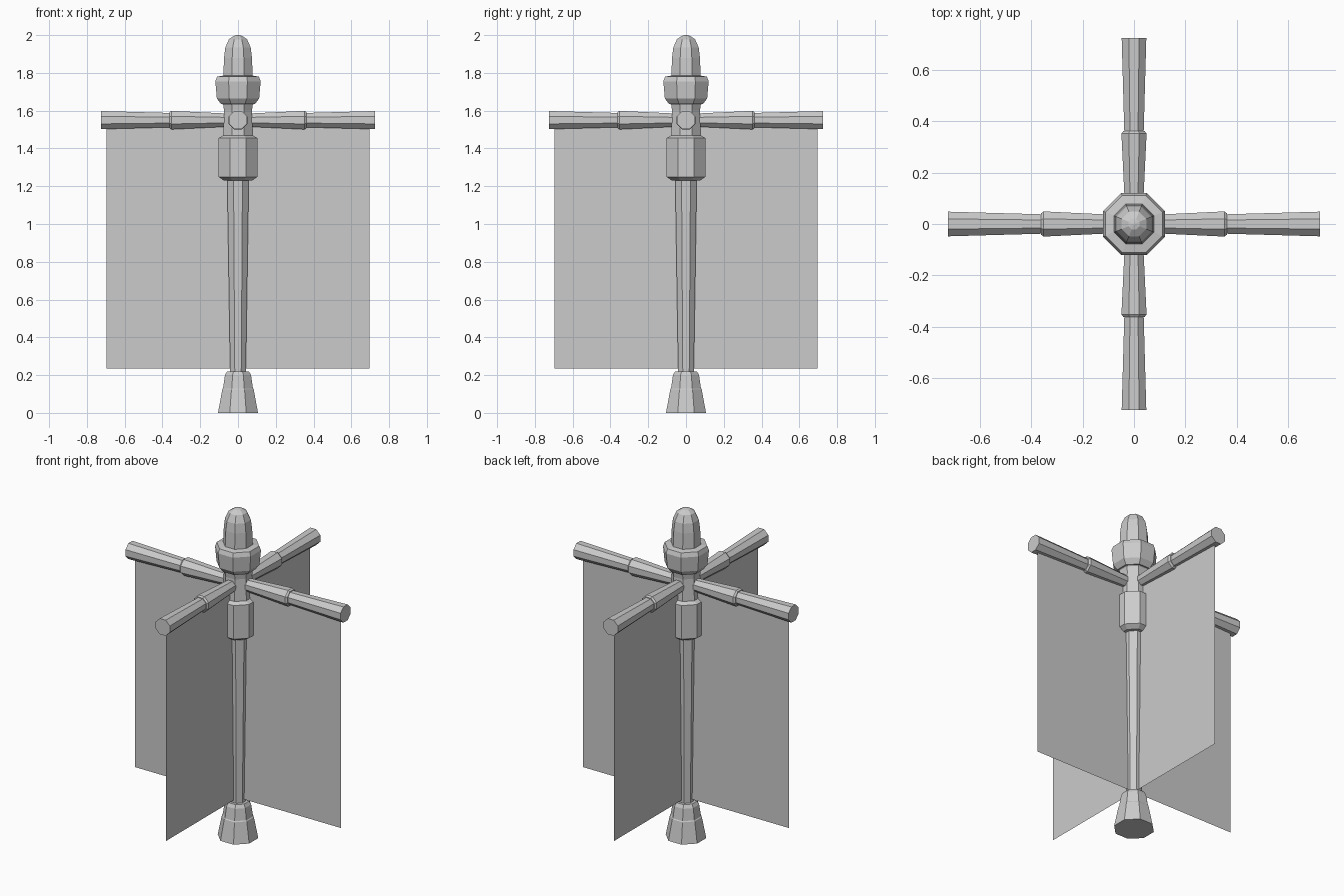
import bpy, bmesh
from math import pi, cos, sin
from mathutils import Matrix

if "Cube" in bpy.data.objects:
    bpy.data.objects.remove(bpy.data.objects["Cube"])

SIDES = 8


def lathe(name, profile, matrix=Matrix()):
    """Closed octagonal turned solid; profile = (flat-to-centre radius, height)."""
    bm = bmesh.new()
    rings = []
    for r, z in profile:
        R = r / cos(pi / SIDES)
        rings.append([bm.verts.new((R * cos((i + .5) * 2 * pi / SIDES),
                                    R * sin((i + .5) * 2 * pi / SIDES), z))
                      for i in range(SIDES)])
    for a, b in zip(rings, rings[1:]):
        for i in range(SIDES):
            j = (i + 1) % SIDES
            bm.faces.new((a[i], a[j], b[j], b[i]))
    bm.faces.new(rings[0][::-1])
    bm.faces.new(rings[-1])
    bm.transform(matrix)
    return finish(name, bm)


def finish(name, bm):
    me = bpy.data.meshes.new(name)
    bm.to_mesh(me)
    bm.free()
    ob = bpy.data.objects.new(name, me)
    bpy.context.collection.objects.link(ob)
    return ob


# Central post, from foot to rounded tip
lathe("foot", [(.106, 0), (.083, .125), (.079, .13), (.069, .20), (.058, .22)])
lathe("pole", [(.041, .20), (.057, 1.24)])
lathe("lower_collar", [(.075, 1.23), (.103, 1.25), (.103, 1.455), (.08, 1.468)])
lathe("hub", [(.08, 1.46), (.074, 1.60), (.078, 1.63), (.1, 1.66)])
lathe("upper_collar", [(.09, 1.635), (.112, 1.665), (.12, 1.755), (.111, 1.78), (.08, 1.785)])
lathe("rounded_tip", [(.078, 1.77), (.074, 1.88), (.067, 1.935), (.048, 1.978),
                      (.022, 1.996), (.004, 2.0)])

# Four arms, each with a flared sleeve and rod, and a hanging cloth panel
for k in range(4):
    turn = Matrix.Rotation(k * pi / 2, 4, 'Z')
    place = Matrix.Translation((0, 0, 1.55)) @ turn @ Matrix.Rotation(pi / 2, 4, 'Y')
    lathe(f"arm_sleeve_{k}", [(.034, .04), (.049, .352), (.042, .362)], place)
    lathe(f"arm_rod_{k}", [(.037, .33), (.048, .725)], place)

    bm = bmesh.new()
    bm.faces.new([bm.verts.new(turn @ Matrix.Translation((x, 0, z)).translation)
                  for x, z in ((0, .235), (.695, .235), (.695, 1.55), (0, 1.55))])
    finish(f"cloth_panel_{k}", bm)
